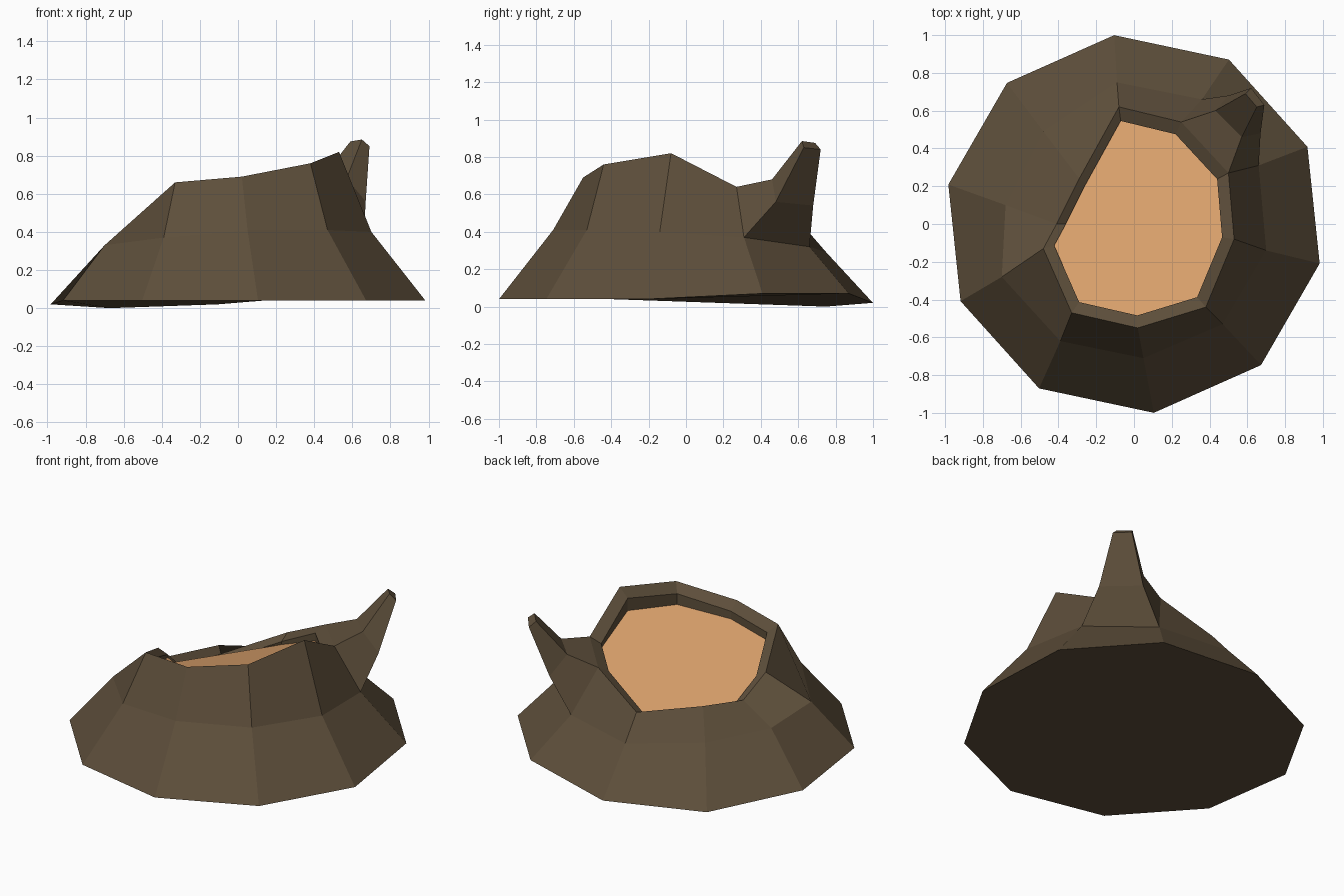
import bpy
import bmesh
from math import cos, sin, radians
from mathutils import Vector

default_cube = bpy.data.objects.get("Cube")
if default_cube:
    bpy.data.objects.remove(default_cube, do_unlink=True)


def make_material(name, colour):
    material = bpy.data.materials.new(name)
    material.use_nodes = True
    material.diffuse_color = colour
    material.node_tree.nodes["Principled BSDF"].inputs["Base Color"].default_value = colour
    return material


def loft(name, rings, material, cap_start=False, cap_end=False, gap=None):
    """Skin a stack of closed rings; gap = (level, segment) leaves one quad open."""
    bm = bmesh.new()
    loops = [[bm.verts.new(point) for point in ring] for ring in rings]
    for level, (lower, upper) in enumerate(zip(loops, loops[1:])):
        count = len(lower)
        for segment in range(count):
            following = (segment + 1) % count
            if (level, segment) != gap:
                bm.faces.new((lower[segment], lower[following], upper[following], upper[segment]))
    if cap_start:
        bm.faces.new(reversed(loops[0]))
    if cap_end:
        bm.faces.new(loops[-1])
    mesh = bpy.data.meshes.new(name)
    bm.to_mesh(mesh)
    bm.free()
    mesh.materials.append(material)
    part = bpy.data.objects.new(name, mesh)
    bpy.context.collection.objects.link(part)
    return part


bark = make_material("dark bark", (0.11, 0.077, 0.043, 1))
fresh_wood = make_material("fresh cut wood", (0.73, 0.37, 0.155, 1))

# Ten-sided foot with slightly uneven ground contact
foot_heights = [.04, .07, .07, .02, 0, .02, .04, .04, .04, .04]
foot = []
for side, height in enumerate(foot_heights):
    angle = radians(36 * side - 12)
    foot.append(Vector((1.005 * cos(angle), 1.005 * sin(angle), height)))

# Waist where the roots flare out, and the jagged outer rim
waist = [Vector(p) for p in (
    (.7, -.14, .4), (.66, .31, .37), (.36, .66, .32), (-.09, .75, .29), (-.48, .49, .3),
    (-.68, .1, .3), (-.7, -.28, .33), (-.39, -.62, .37), (.05, -.71, .41), (.47, -.53, .41))]
rim = [Vector(p) for p in (
    (.53, -.08, .82), (.5, .27, .64), (.25, .54, .61), (-.08, .62, .44), (-.29, .24, .39),
    (-.41, 0, .37), (-.48, -.13, .52), (-.33, -.47, .66), (.02, -.55, .69), (.38, -.44, .76))]

# Bark lip inset from the rim, then a short wall down to the cut
lip = [Vector((p.x * .88, p.y * .88, p.z * .935)) for p in rim]
wall_depths = [.08, .03, .05, .02, .01, .01, .02, .05, .05, .07]
cut_edge = [p - Vector((0, 0, depth)) for p, depth in zip(lip, wall_depths)]

loft("stump_bark", [foot, waist, rim, lip, cut_edge], bark, cap_start=True, gap=(1, 1))
loft("cut_wood", [cut_edge], fresh_wood, cap_end=True)

# Broken splinter growing out of the open bark panel
splinter_root = [rim[1], waist[1], waist[2], rim[2]]
splinter_bend = [(.57, .46, .68), (.67, .48, .56), (.5, .68, .54), (.43, .6, .67)]
splinter_tip = [(.65, .62, .885), (.69, .63, .85), (.62, .72, .84), (.59, .69, .875)]
loft("bark_splinter", [splinter_root, splinter_bend, splinter_tip], bark, cap_end=True)
